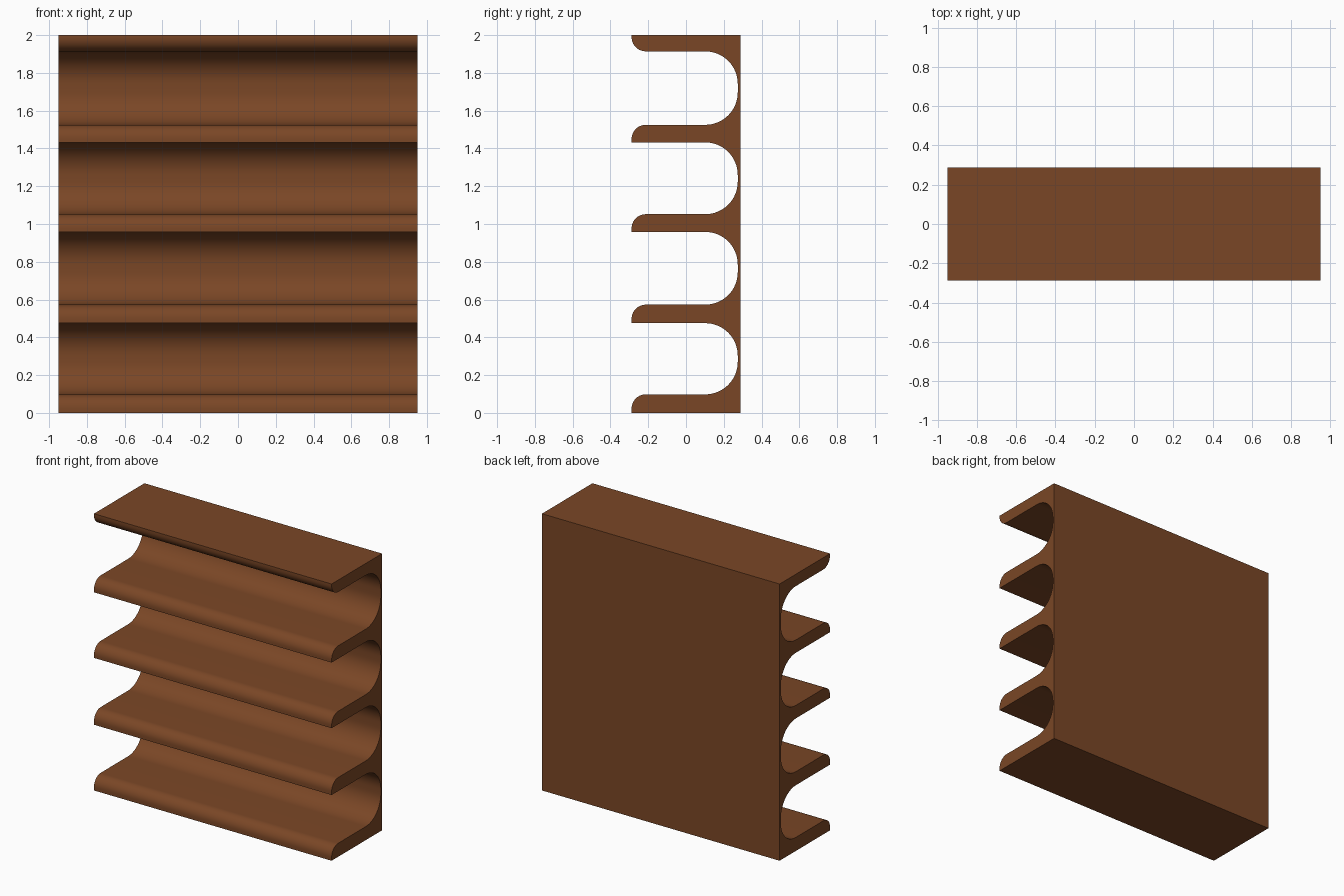
import bpy, bmesh, math

if "Cube" in bpy.data.objects:
    bpy.data.objects.remove(bpy.data.objects["Cube"])

HALF_W, FRONT, BACK, TOP = 0.95, -0.288, 0.288, 2.0
LIP = 0.075                      # radius of the rounded shelf fronts
COVE = 0.172                     # radius of the rounded bay corners
COVE_Y = 0.102                   # where the bay corners start
# (floor, ceiling) of each bay, top to bottom
BAYS = [(1.525, 1.914), (1.052, 1.432), (0.573, 0.958), (0.098, 0.475)]


def arc(cy, cz, r, a0, a1, n):
    """Points of an arc in the y-z plane, angles in degrees."""
    pts = []
    for i in range(n + 1):
        a = math.radians(a0 + (a1 - a0) * i / n)
        pts.append((cy + r * math.cos(a), cz + r * math.sin(a)))
    return pts


# side profile: back panel, top board with rounded lower lip, then the bays
profile = [(BACK, 0), (BACK, TOP), (FRONT, TOP)]
for i, (floor, ceiling) in enumerate(BAYS):
    if i == 0:
        profile += arc(FRONT + LIP, ceiling + LIP, LIP, 180, 270, 10)
    else:
        profile.append((FRONT, ceiling))
    profile += arc(COVE_Y, ceiling - COVE, COVE, 90, 0, 16)
    profile += arc(COVE_Y, floor + COVE, COVE, 0, -90, 16)
    profile += arc(FRONT + LIP, floor - LIP, LIP, 90, 180, 10)
profile.append((FRONT, 0))

# extrude the profile across the width
bm = bmesh.new()
face = bm.faces.new([bm.verts.new((-HALF_W, y, z)) for y, z in profile])
ext = bmesh.ops.extrude_face_region(bm, geom=[face], use_keep_orig=True)
moved = [g for g in ext["geom"] if isinstance(g, bmesh.types.BMVert)]
bmesh.ops.translate(bm, verts=moved, vec=(2 * HALF_W, 0, 0))
bmesh.ops.recalc_face_normals(bm, faces=bm.faces[:])
mesh = bpy.data.meshes.new("shelf_unit")
bm.to_mesh(mesh)
bm.free()

wood = bpy.data.materials.new("brown_wood")
wood.diffuse_color = (0.195, 0.062, 0.019, 1)
wood.use_nodes = True
wood.node_tree.nodes["Principled BSDF"].inputs["Base Color"].default_value = wood.diffuse_color
mesh.materials.append(wood)

shelf = bpy.data.objects.new("shelf_unit", mesh)
bpy.context.collection.objects.link(shelf)
bpy.context.view_layer.objects.active = shelf
shelf.select_set(True)
bpy.ops.object.shade_smooth_by_angle(angle=math.radians(30))
